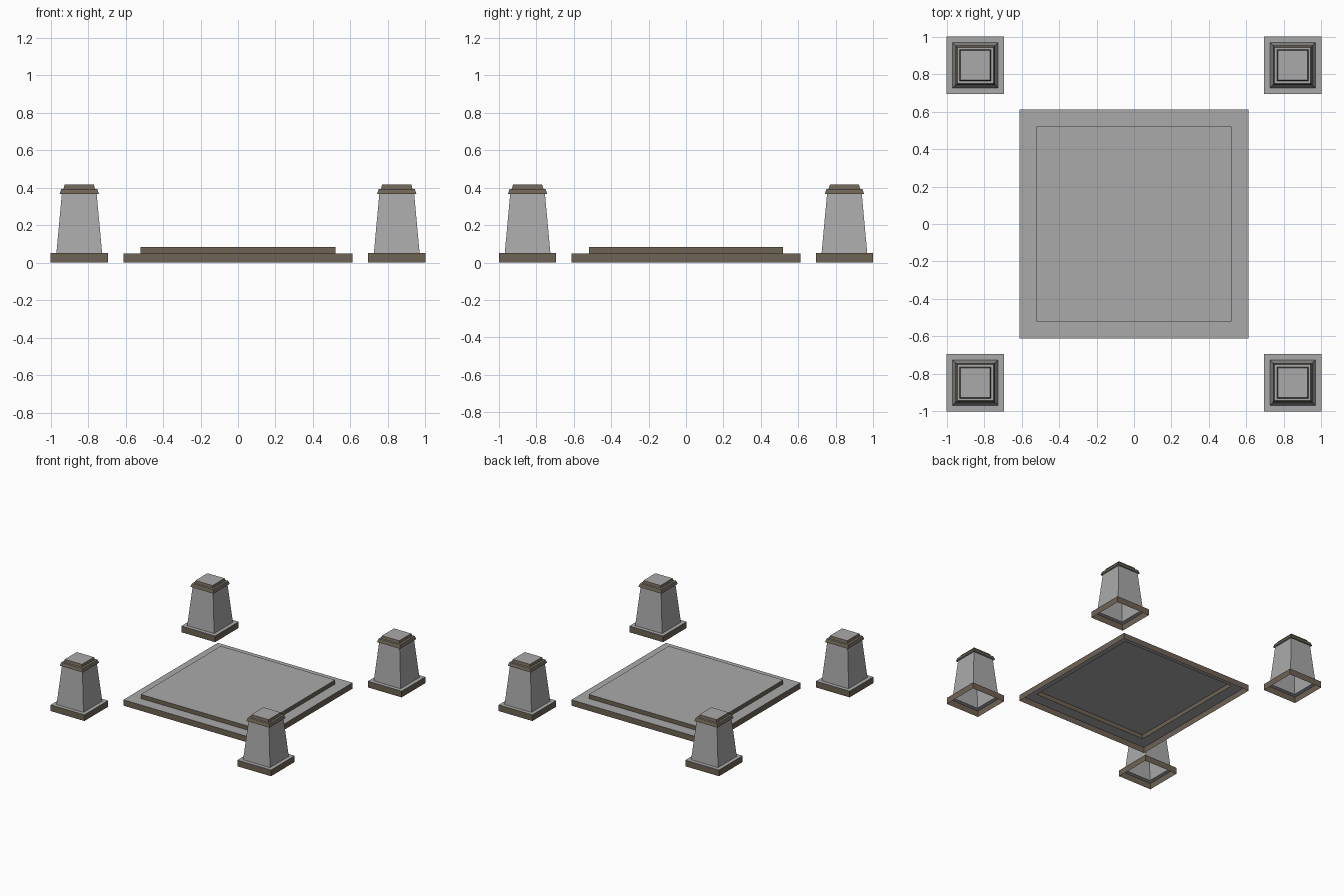
import bpy, bmesh

if "Cube" in bpy.data.objects:
    bpy.data.objects.remove(bpy.data.objects["Cube"])


def material(name, rgb):
    m = bpy.data.materials.new(name)
    m.diffuse_color = (*rgb, 1)
    m.use_nodes = True
    m.node_tree.nodes["Principled BSDF"].inputs["Base Color"].default_value = m.diffuse_color
    return m


STONE = material("grey_stone", (0.40, 0.40, 0.40))
TRIM = material("brown_trim", (0.155, 0.125, 0.09))


def square_loft(name, rings, x=0, y=0, trim=True, cap_top=False):
    """Stack square rings (half width, z) into an open-bottomed shell."""
    bm = bmesh.new()
    loops = [[bm.verts.new((x + sx * h, y + sy * h, z))
              for sx, sy in ((-1, -1), (1, -1), (1, 1), (-1, 1))]
             for h, z in rings]
    for a, b in zip(loops, loops[1:]):
        for i in range(4):
            j = (i + 1) % 4
            bm.faces.new((a[i], a[j], b[j], b[i]))
    if cap_top:
        bm.faces.new(loops[-1])
    bm.normal_update()
    # upright faces are trim coloured, level faces are stone
    for f in bm.faces:
        f.material_index = int(trim and abs(f.normal.z) < 0.7)
    me = bpy.data.meshes.new(name)
    bm.to_mesh(me)
    bm.free()
    me.materials.append(STONE)
    me.materials.append(TRIM)
    ob = bpy.data.objects.new(name, me)
    bpy.context.collection.objects.link(ob)
    return ob


# stepped centre platform
square_loft("platform", [(0.612, 0), (0.612, 0.048), (0.519, 0.048),
                         (0.519, 0.082)], cap_top=True)

# four corner pedestals
for sx, side in ((-1, "left"), (1, "right")):
    for sy, end in ((-1, "front"), (1, "back")):
        x, y = sx * 0.847, sy * 0.847
        tag = f"{end}_{side}"
        square_loft(f"pedestal_base_{tag}",
                    [(0.153, 0), (0.153, 0.051), (0.122, 0.051)], x, y)
        square_loft(f"pedestal_shaft_{tag}",
                    [(0.122, 0.051), (0.093, 0.367)], x, y, trim=False)
        square_loft(f"pedestal_cap_{tag}",
                    [(0.093, 0.367), (0.105, 0.367), (0.096, 0.394),
                     (0.084, 0.394), (0.078, 0.416)], x, y, cap_top=True)
